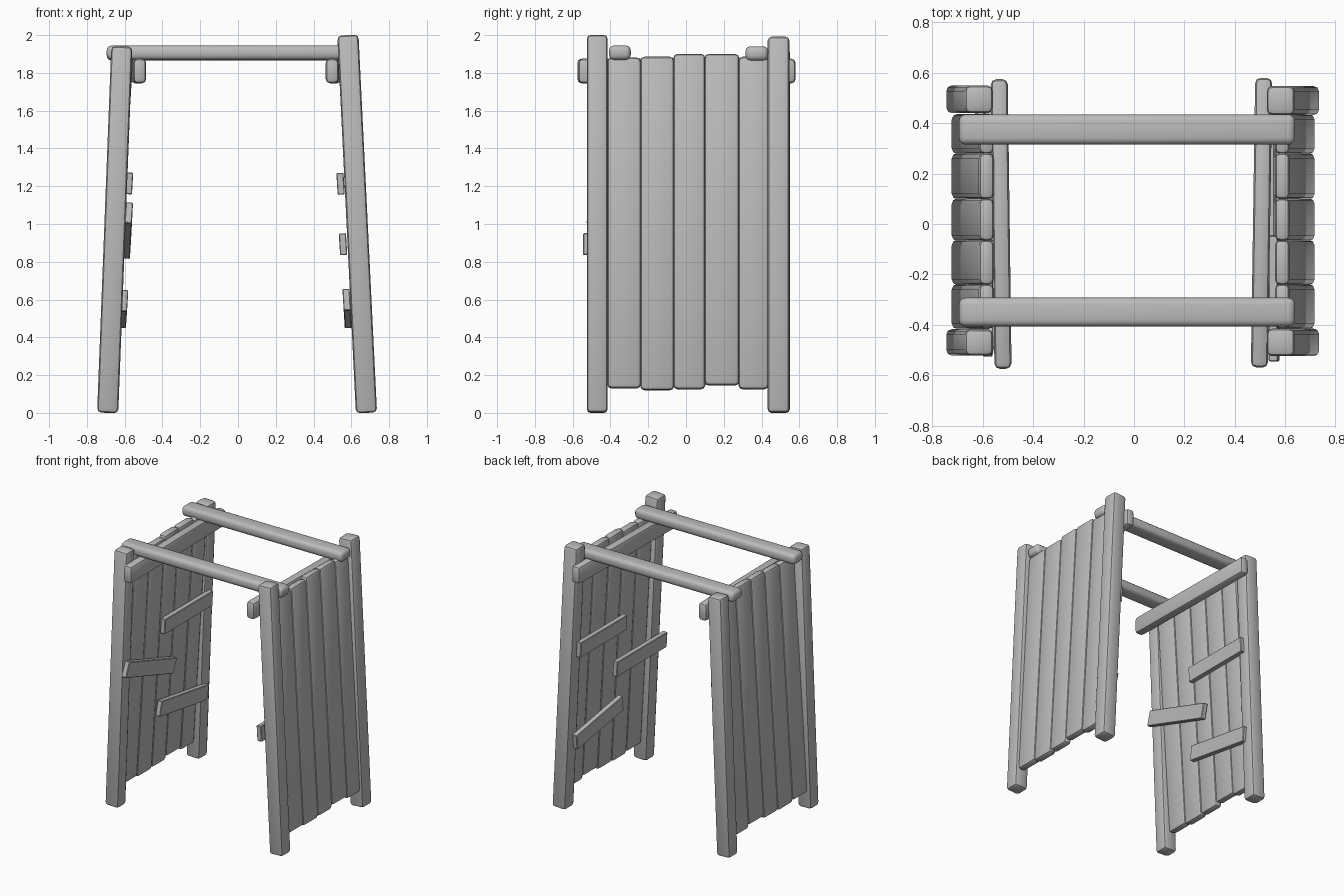
import bpy
import bmesh
from math import radians
from mathutils import Matrix, Vector

if "Cube" in bpy.data.objects:
    bpy.data.objects.remove(bpy.data.objects["Cube"], do_unlink=True)

grey = bpy.data.materials.new("plain grey")
grey.use_nodes = True
grey.diffuse_color = (0.5, 0.5, 0.5, 1)
grey.node_tree.nodes["Principled BSDF"].inputs["Base Color"].default_value = (0.5, 0.5, 0.5, 1)


def timber(name, start, end, side, width, depth, bevel, segments=2):
    """Bevelled beam from start to end; width is measured along side."""
    start, end = Vector(start), Vector(end)
    along = (end - start).normalized()
    across = Vector(side)
    across = (across - along * across.dot(along)).normalized()
    out = along.cross(across)
    frame = Matrix((across, out, along)).transposed().to_4x4()
    frame.translation = (start + end) / 2
    bm = bmesh.new()
    bmesh.ops.create_cube(bm, size=1)
    bmesh.ops.scale(bm, vec=(width, depth, (end - start).length), verts=bm.verts)
    bmesh.ops.bevel(bm, geom=bm.edges[:], offset=bevel, segments=segments,
                    profile=0.5, affect='EDGES', clamp_overlap=True)
    bmesh.ops.transform(bm, matrix=frame, verts=bm.verts)
    mesh = bpy.data.meshes.new(name)
    bm.to_mesh(mesh)
    bm.free()
    mesh.materials.append(grey)
    obj = bpy.data.objects.new(name, mesh)
    bpy.context.collection.objects.link(obj)
    bpy.ops.object.select_all(action='DESELECT')
    obj.select_set(True)
    bpy.context.view_layer.objects.active = obj
    bpy.ops.object.shade_smooth_by_angle(angle=radians(35))
    return obj


X, Y, Z = (1, 0, 0), (0, 1, 0), (0, 0, 1)

# Leaning corner posts
for name, y, x0, x1, top, w in (
        ("right_front_post", -0.47, -0.69, -0.615, 1.94, 0.105),
        ("right_back_post", 0.495, -0.69, -0.615, 1.93, 0.11),
        ("left_front_post", -0.47, 0.68, 0.582, 2.0, 0.11),
        ("left_back_post", 0.49, 0.68, 0.582, 1.99, 0.115)):
    timber(name, (x0, y, 0), (x1, y, top), X, 0.112, w, 0.022)

# Long rails across the top
timber("front_top_rail", (-0.695, -0.35, 1.907), (0.64, -0.35, 1.907), Y, 0.115, 0.076, 0.027, 3)
timber("back_top_rail", (-0.695, 0.375, 1.903), (0.64, 0.375, 1.903), Y, 0.12, 0.076, 0.027, 3)

# Side rails inside the wall tops
timber("right_side_rail", (-0.52, -0.575, 1.81), (-0.535, 0.575, 1.81), Z, 0.13, 0.068, 0.022)
timber("left_side_rail", (0.498, -0.57, 1.81), (0.515, 0.58, 1.81), Z, 0.13, 0.068, 0.022)

# Plank walls
seams = (-0.415, -0.24, -0.065, 0.1, 0.28, 0.435)
bottoms = (0.13, 0.12, 0.125, 0.145, 0.125)
tops = (1.88, 1.885, 1.9, 1.9, 1.885)
for side, foot, head in (("right", -0.695, -0.585), ("left", 0.688, 0.588)):
    for i in range(5):
        y = (seams[i] + seams[i + 1]) / 2
        timber(f"{side}_plank_{i + 1}", (foot, y, bottoms[i]), (head, y, tops[i]),
               Y, seams[i + 1] - seams[i] + 0.004, 0.06, 0.022)

# Battens nailed on the inner faces: x, y and z at each end
for name, x0, x1, y0, z0, y1, z1 in (
        ("right_upper_batten", -0.577, -0.577, -0.07, 1.215, 0.5, 1.215),
        ("right_middle_batten", -0.578, -0.588, -0.51, 1.06, 0.07, 0.87),
        ("right_lower_batten", -0.603, -0.609, -0.08, 0.595, 0.49, 0.505),
        ("left_upper_batten", 0.543, 0.543, -0.05, 1.213, 0.5, 1.213),
        ("left_middle_batten", 0.556, 0.556, -0.545, 0.893, 0.05, 0.893),
        ("left_lower_batten", 0.575, 0.581, -0.05, 0.6, 0.49, 0.505)):
    lean = (0.06 if x0 < 0 else -0.06, 0, 1)
    timber(name, (x0, y0, z0), (x1, y1, z1), lean, 0.115, 0.038, 0.004, 1)
